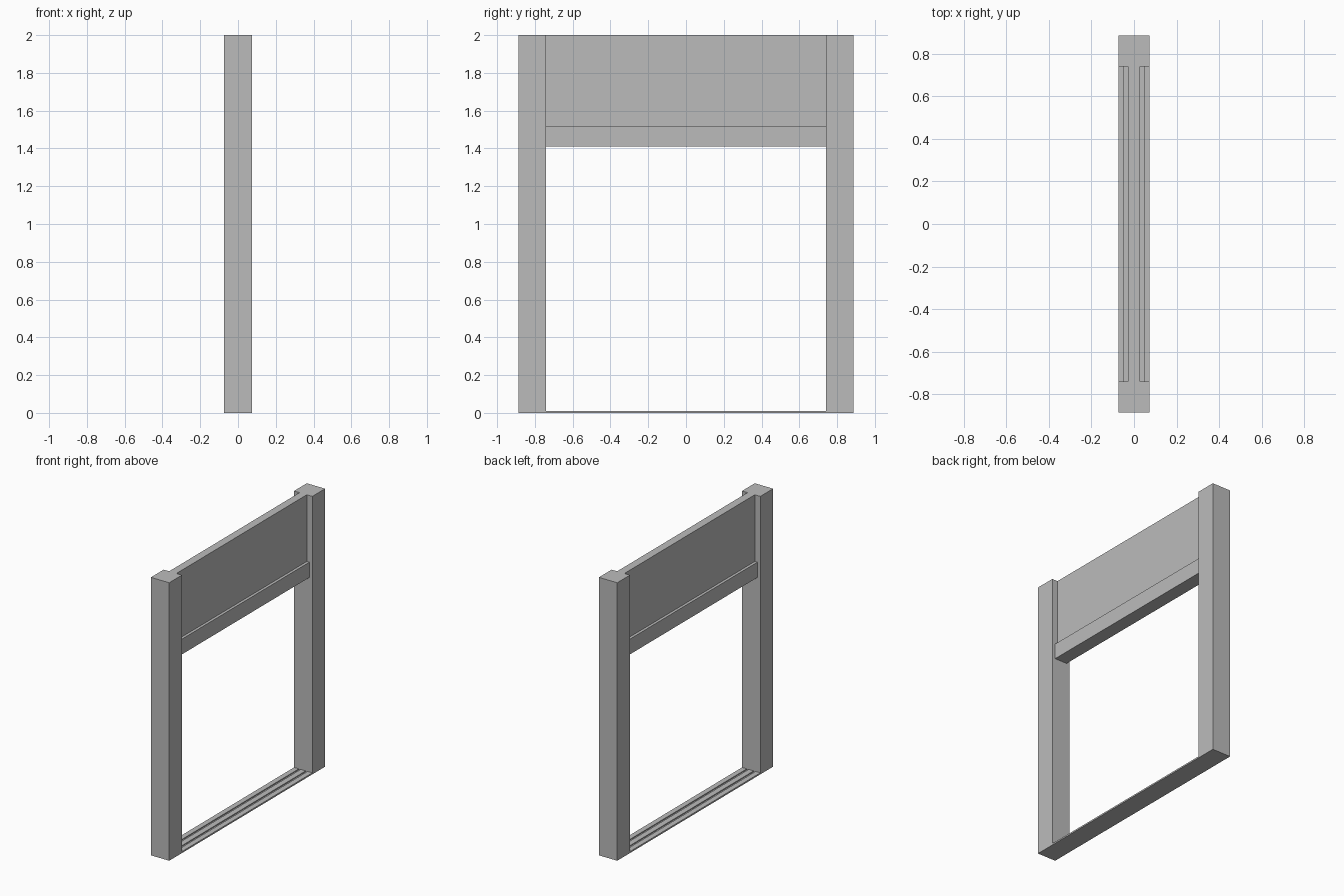
import bpy

cube = bpy.data.objects.get("Cube")
if cube:
    bpy.data.objects.remove(cube, do_unlink=True)

# One plain grey for the whole frame
grey = bpy.data.materials.new("plain grey")
grey.use_nodes = True
colour = (0.5, 0.5, 0.5, 1)
grey.diffuse_color = colour
shader = next(n for n in grey.node_tree.nodes if n.type == 'BSDF_PRINCIPLED')
shader.inputs["Base Color"].default_value = colour

DEPTH = 0.073    # half depth of the posts
INNER = 0.741    # half width of the opening
OUTER = 0.886    # half width of the frame


def box(name, x, y, z):
    """Box spanning the given (low, high) ranges."""
    spans = (x, y, z)
    bpy.ops.mesh.primitive_cube_add(size=1, location=[(a + b) / 2 for a, b in spans])
    ob = bpy.context.object
    ob.name = name
    ob.scale = [b - a for a, b in spans]
    bpy.ops.object.transform_apply(location=False, rotation=False, scale=True)
    ob.data.materials.append(grey)
    return ob


# Side posts
box("near_post", (-DEPTH, DEPTH), (-OUTER, -INNER), (0, 2))
box("far_post", (-DEPTH, DEPTH), (INNER, OUTER), (0, 2))

# Upper panel and the thicker rail beneath it
opening = (-INNER, INNER)
box("upper_panel", (-0.029, 0.029), opening, (1.52, 2))
box("header_rail", (-0.049, 0.049), opening, (1.41, 1.52))

# Threshold plate with raised strips that leave two track grooves
box("threshold_plate", (-DEPTH, DEPTH), opening, (0, 0.004))
strips = {"right": (-DEPTH, -0.035), "middle": (-0.02, 0.02), "left": (0.035, DEPTH)}
for side, span in strips.items():
    box(f"threshold_{side}_strip", span, opening, (0.004, 0.011))
